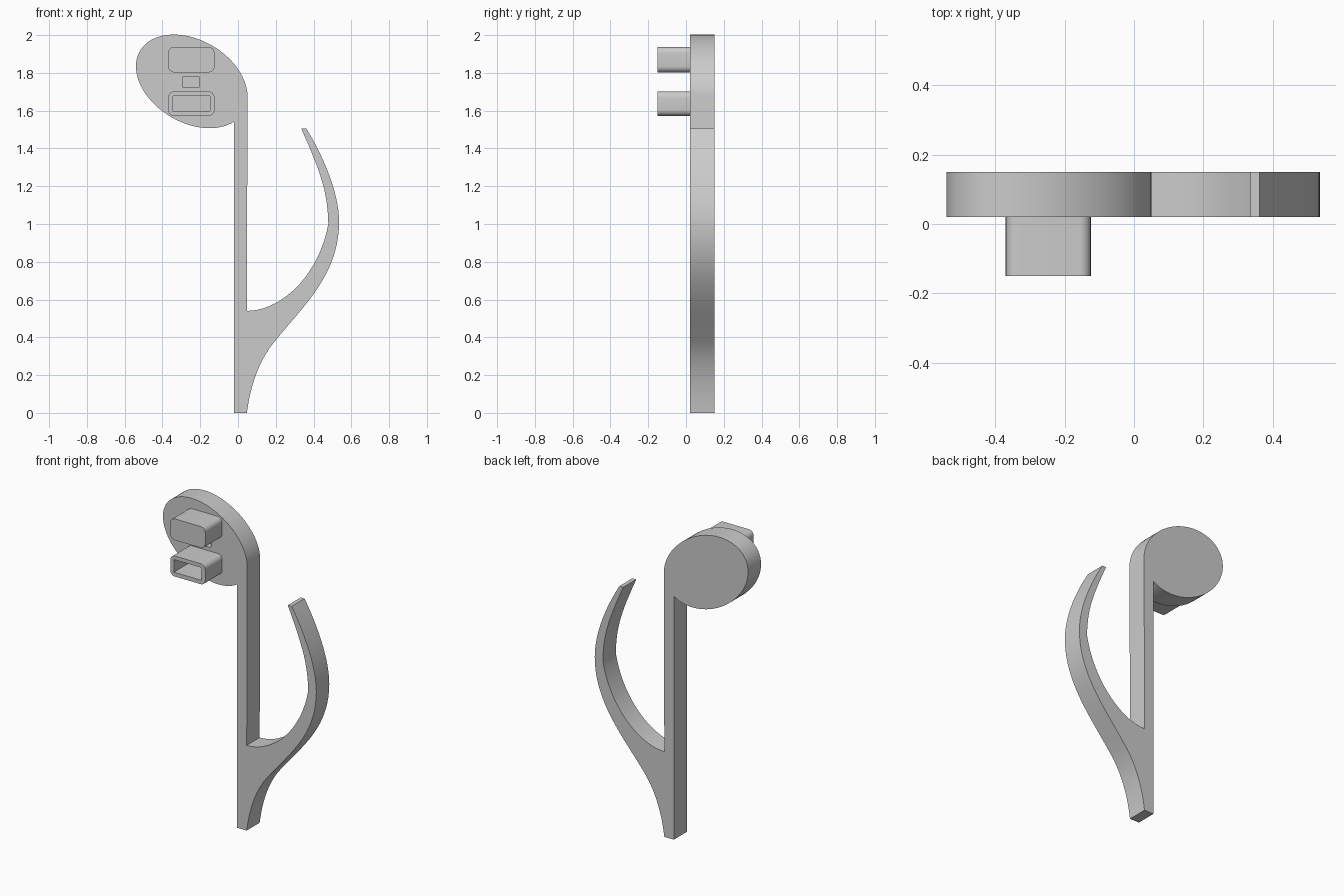
import bpy, bmesh, math
from mathutils import Vector
from mathutils.geometry import interpolate_bezier

cube = bpy.data.objects.get("Cube")
if cube:
    bpy.data.objects.remove(cube, do_unlink=True)

grey = bpy.data.materials.new("plain grey")
grey.use_nodes = True
COLOUR = (0.6, 0.6, 0.6, 1)
grey.diffuse_color = COLOUR
grey.node_tree.nodes["Principled BSDF"].inputs["Base Color"].default_value = COLOUR


def extrude_outline(name, points, y_front, y_back):
    """Solid slab from an (x, z) outline between two depths."""
    bm = bmesh.new()
    face = bm.faces.new([bm.verts.new((x, y_front, z)) for x, z in points])
    grown = bmesh.ops.extrude_face_region(bm, geom=[face])["geom"]
    moved = [v for v in grown if isinstance(v, bmesh.types.BMVert)]
    bmesh.ops.translate(bm, verts=moved, vec=(0, y_back - y_front, 0))
    bmesh.ops.recalc_face_normals(bm, faces=bm.faces)
    mesh = bpy.data.meshes.new(name)
    bm.to_mesh(mesh)
    bm.free()
    mesh.materials.append(grey)
    obj = bpy.data.objects.new(name, mesh)
    bpy.context.collection.objects.link(obj)
    return obj


def smooth(obj):
    bpy.ops.object.select_all(action='DESELECT')
    obj.select_set(True)
    bpy.context.view_layer.objects.active = obj
    bpy.ops.object.shade_smooth_by_angle(angle=math.radians(30))


def rectangle(x, z, w, h, radius=0.0, steps=6):
    """Rectangle outline, with rounded corners when radius is set."""
    if not radius:
        return [(x + sx * w / 2, z + sz * h / 2)
                for sx, sz in ((1, 1), (-1, 1), (-1, -1), (1, -1))]
    points = []
    for i, (sx, sz) in enumerate(((1, 1), (-1, 1), (-1, -1), (1, -1))):
        for k in range(steps + 1):
            a = (i + k / steps) * math.pi / 2
            points.append((x + sx * (w / 2 - radius) + radius * math.cos(a),
                           z + sz * (h / 2 - radius) + radius * math.sin(a)))
    return points


def cut(obj, cutter):
    mod = obj.modifiers.new("recess", 'BOOLEAN')
    mod.operation = 'DIFFERENCE'
    mod.solver = 'EXACT'
    mod.object = cutter
    bpy.context.view_layer.objects.active = obj
    bpy.ops.object.modifier_apply(modifier=mod.name)
    bpy.data.objects.remove(cutter, do_unlink=True)


def bezier(*ctrl, steps=20):
    a, b, c, d = (Vector(p) for p in ctrl)
    return [tuple(p) for p in interpolate_bezier(a, b, c, d, steps)]


# Tilted oval head, running from the stem's right edge round to its left edge
tilt = math.radians(-30.6)
long_r, short_r = 0.318, 0.218
head = []
for i in range(65):
    t = 0.385 + (2 * math.pi - 0.705) * i / 64
    u, v = long_r * math.cos(t), short_r * math.sin(t)
    head.append((-0.245 + u * math.cos(tilt) - v * math.sin(tilt),
                 1.755 + u * math.sin(tilt) + v * math.cos(tilt)))

# Flag: outer edge from the foot to the tip, then inner edge back to the stem
outer = (bezier((0.047, 0), (0.065, 0.14), (0.11, 0.28), (0.2, 0.385))
         + bezier((0.2, 0.385), (0.34, 0.56), (0.535, 0.73), (0.535, 1.01))[1:]
         + bezier((0.535, 1.01), (0.535, 1.17), (0.45, 1.36), (0.362, 1.505))[1:])
inner = (bezier((0.335, 1.505), (0.43, 1.29), (0.475, 1.18), (0.478, 1.0))
         + bezier((0.478, 1.0), (0.43, 0.73), (0.23, 0.54), (0.047, 0.54))[1:])

body = extrude_outline("note_body", [(-0.02, 0)] + outer + inner + head, 0.02, 0.15)
cut(body, extrude_outline("slot_cutter", rectangle(-0.248, 1.752, 0.09, 0.052), -0.05, 0.06))
smooth(body)

# Pegs on the front of the head: a solid one above a hollow one
upper = extrude_outline("upper_peg", rectangle(-0.247, 1.87, 0.245, 0.135, 0.032), -0.15, 0.02)
smooth(upper)
lower = extrude_outline("lower_socket", rectangle(-0.247, 1.637, 0.245, 0.13, 0.032), -0.15, 0.02)
cut(lower, extrude_outline("socket_cutter", rectangle(-0.247, 1.638, 0.195, 0.08), -0.2, 0.01))
smooth(lower)
